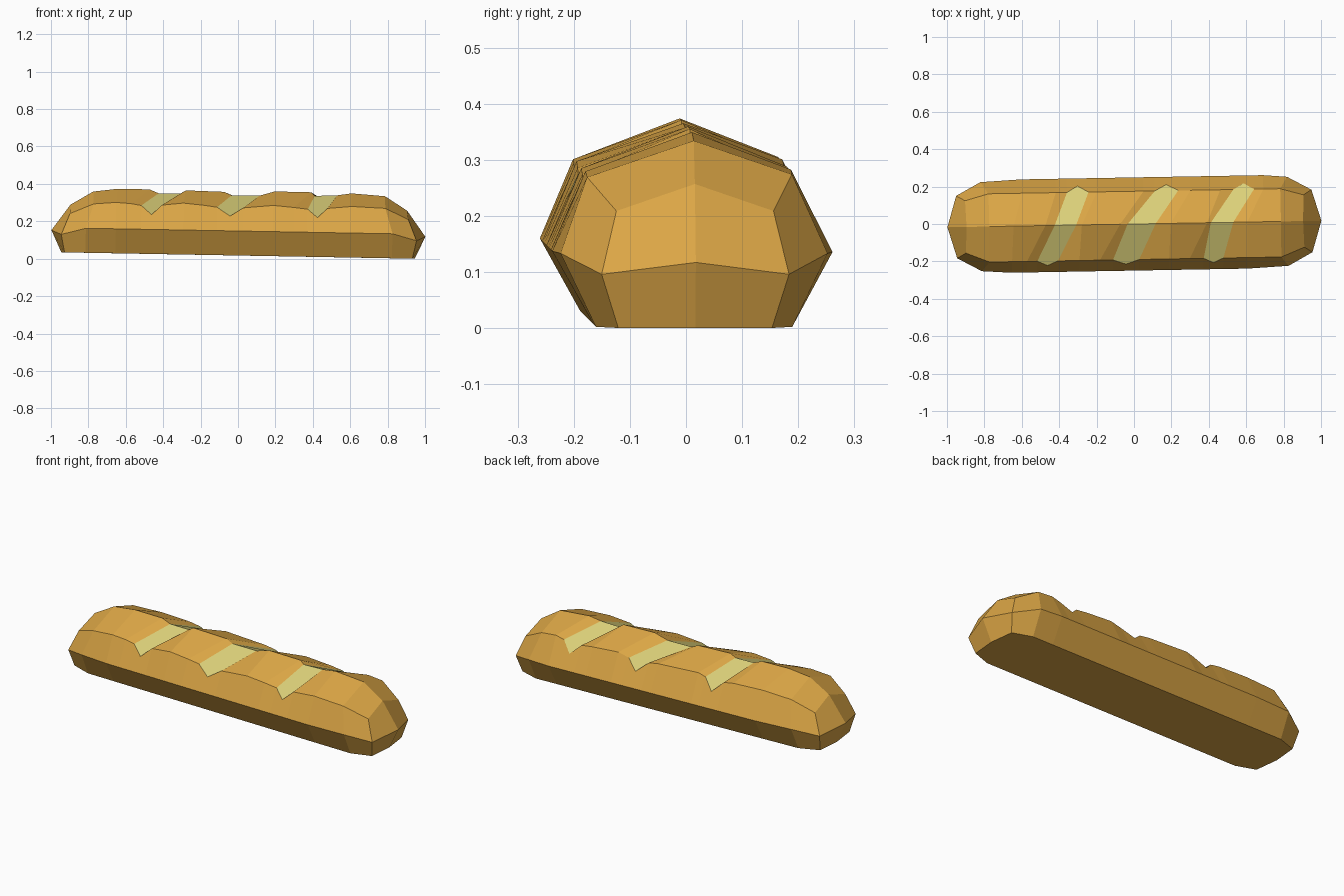
import bpy, bmesh, math
from mathutils import Matrix

if "Cube" in bpy.data.objects:
    bpy.data.objects.remove(bpy.data.objects["Cube"])


def material(name, rgb):
    m = bpy.data.materials.new(name)
    m.diffuse_color = (*rgb, 1)
    m.use_nodes = True
    m.node_tree.nodes["Principled BSDF"].inputs["Base Color"].default_value = m.diffuse_color
    return m


# Crust stations: front x, ridge x, back x, ridge z, shoulder z
stations = [
    (-.78, -.78, -.78, .328, .262),
    (-.66, -.65, -.60, .345, .272),
    (-.58, -.48, -.42, .345, .267),
    (-.525, -.43, -.36, .325, .258), (-.415, -.315, -.245, .325, .262),
    (-.30, -.285, -.20, .343, .275),
    (-.19, -.08, .05, .339, .265),
    (-.12, -.04, .11, .321, .256), (.02, .11, .235, .322, .255),
    (.18, .19, .30, .346, .271),
    (.29, .385, .46, .345, .262),
    (.365, .405, .53, .326, .254), (.47, .525, .64, .331, .26),
    (.60, .60, .69, .343, .273),
    (.78, .78, .78, .331, .266),
]
slash_starts = {3, 7, 11}

bm = bmesh.new()


def face(points, mat=0):
    bm.faces.new(points).material_index = mat


def ring(fx, rx, bx, rz, sz):
    """Seven-point section: bottom, belt, shoulder, ridge and back down."""
    end = abs(rx) == .78
    lo = math.copysign(.04, rx) if end else 0
    w = .238 if end else .249
    pts = [(fx + lo, -.175, 0), (fx + lo, -w, .131), (fx, -.19, sz), (rx, 0, rz),
           (bx, .175, sz + .005), (bx + lo, w, .131), (bx + lo, .175, 0)]
    return [bm.verts.new(p) for p in pts]


rings = [ring(*s) for s in stations]

# Rounded ends, each closed by a point on the belt line
caps = []
for s in (-1, 1):
    caps.append([bm.verts.new(p) for p in [
        (.93 * s, -.137, 0), (.95 * s, -.167, .096), (.905 * s, -.14, .208),
        (.90 * s, 0, .256), (.905 * s, .14, .208), (.95 * s, .167, .096),
        (.93 * s, .137, 0)]])
    c = caps[-1]
    tip = bm.verts.new((s, 0, .118))
    base = bm.verts.new((.945 * s, 0, 0))
    face([c[1], c[2], c[3], tip])
    face([c[3], c[4], c[5], tip])
    face([c[0], c[1], tip, base])
    face([c[5], c[6], base, tip])
    c.append(base)

# Crust skin, with a pale pointed slash floor at the marked stations
rows = [caps[0]] + rings + [caps[1]]
for i, (a, b) in enumerate(zip(rows, rows[1:])):
    if i - 1 in slash_starts:
        for belt, sh, y in ((1, 2, -.214), (5, 4, .208)):
            x = (a[sh].co.x + b[sh].co.x) / 2
            tip = bm.verts.new((x, y, .21))
            face([a[belt], a[sh], tip, b[sh], b[belt]])
            face([a[sh], a[3], b[3], b[sh], tip], 1)
        skip = {1, 4}
        cols = (0, 5)
    else:
        cols = range(6)
    for j in cols:
        face([a[j], a[j + 1], b[j + 1], b[j]])

# Flat underside
face([r[0] for r in rows] + [caps[1][7]] + [r[6] for r in reversed(rows)] + [caps[0][7]])
bmesh.ops.recalc_face_normals(bm, faces=bm.faces)

# Slight tilt and yaw, then rest on the ground
bm.transform(Matrix.Rotation(.0175, 4, 'Z') @ Matrix.Rotation(.018, 4, 'Y'))
low = min(v.co.z for v in bm.verts)
bm.transform(Matrix.Translation((0, 0, -low)))

mesh = bpy.data.meshes.new("bread_loaf")
bm.to_mesh(mesh)
bm.free()
mesh.materials.append(material("crust", (.71, .38, .06)))
mesh.materials.append(material("crumb", (.71, .63, .19)))
bpy.context.collection.objects.link(bpy.data.objects.new("bread_loaf", mesh))
